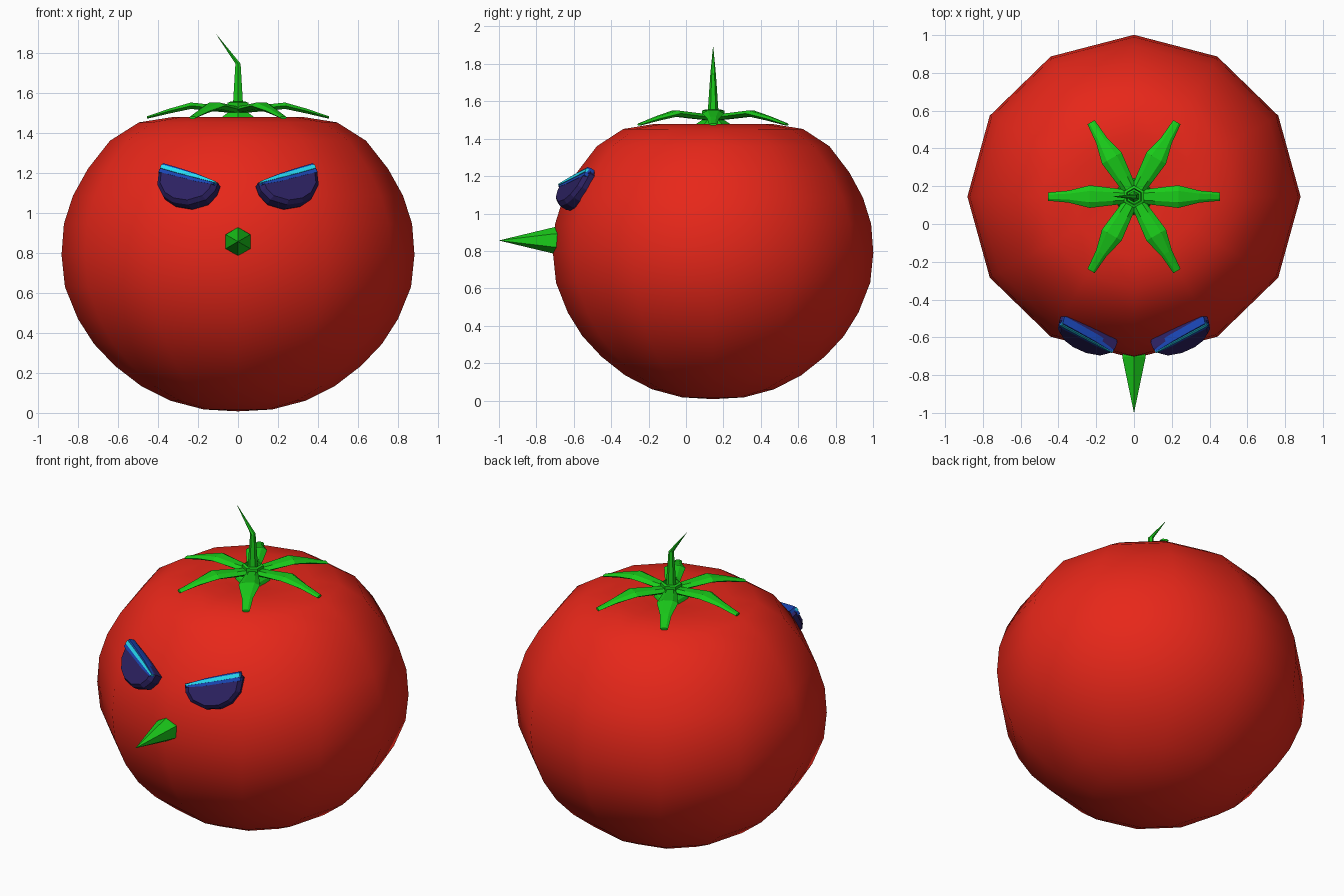
import bpy, bmesh
from math import cos, sin, pi, radians
from mathutils import Vector, Matrix

if "Cube" in bpy.data.objects:
    bpy.data.objects.remove(bpy.data.objects["Cube"])

CY = 0.145  # y of the fruit's axis


def material(name, rgb):
    m = bpy.data.materials.new(name)
    m.diffuse_color = (*rgb, 1)
    m.use_nodes = True
    m.node_tree.nodes["Principled BSDF"].inputs["Base Color"].default_value = m.diffuse_color
    return m


RED = material("red", (0.80, 0.02, 0.01))
GREEN = material("green", (0.01, 0.60, 0.01))
NAVY = material("navy", (0.025, 0.015, 0.12))
BLUE = material("blue", (0.01, 0.06, 0.45))
CYAN = material("cyan", (0.02, 0.70, 0.90))


def loft(name, rings, mat, smooth=False, mirror=False):
    """Skin a list of equal-sized rings and cap both ends."""
    bm = bmesh.new()
    rows = [[bm.verts.new(p) for p in r] for r in rings]
    n = len(rows[0])
    for a, b in zip(rows, rows[1:]):
        for i in range(n):
            j = (i + 1) % n
            bm.faces.new((a[i], a[j], b[j], b[i]))
    bm.faces.new(rows[0][::-1])
    bm.faces.new(rows[-1])
    bmesh.ops.remove_doubles(bm, verts=bm.verts, dist=0.0005)
    bmesh.ops.recalc_face_normals(bm, faces=bm.faces)
    me = bpy.data.meshes.new(name)
    bm.to_mesh(me)
    bm.free()
    me.materials.append(mat)
    for p in me.polygons:
        p.use_smooth = smooth
    ob = bpy.data.objects.new(name, me)
    bpy.context.collection.objects.link(ob)
    if mirror:
        ob.modifiers.new("Mirror", 'MIRROR')
    return ob


def ring(n, rx, ry, z, x=0.0):
    return [Vector((x + rx * sin(2 * pi * i / n), CY + ry * cos(2 * pi * i / n), z))
            for i in range(n)]


# Tomato body: twelve-sided lathe with a shallow dent on top
profile = [(0.005, 0.008), (0.17, 0.017), (0.335, 0.06), (0.485, 0.135), (0.615, 0.235),
           (0.72, 0.345), (0.80, 0.47), (0.865, 0.63), (0.882, 0.79), (0.87, 0.945),
           (0.825, 1.085), (0.75, 1.22), (0.64, 1.36), (0.495, 1.452), (0.33, 1.478),
           (0.16, 1.468), (0.005, 1.45)]
loft("body", [ring(12, r, r * 0.971, z) for r, z in profile], RED, smooth=True)

# Hub of the leaves
loft("leaf_hub", [ring(6, r, r, z) for r, z in
                  [(0.10, 1.455), (0.09, 1.48), (0.06, 1.50), (0.06, 1.55), (0.045, 1.555),
                   (0.04, 1.535)]], GREEN)

# Stem, bent near the top
loft("stem", [ring(6, r, r, z, x) for r, z, x in
              [(0.032, 1.50, 0), (0.027, 1.57, 0), (0.015, 1.745, 0), (0.001, 1.89, -0.107)]],
     GREEN)

# Six arched leaves: distance, half width, half thickness, height
sections = [(0.03, 0.035, 0.016, 1.515), (0.11, 0.045, 0.016, 1.522),
            (0.235, 0.060, 0.016, 1.535), (0.345, 0.032, 0.012, 1.508),
            (0.455, 0.022, 0.006, 1.476)]
shape = [(-1, 0), (-0.5, 1), (0.5, 1), (1, 0), (0.5, -1), (-0.5, -1)]
for k in range(6):
    spin = Matrix.Translation((0, CY, 0)) @ Matrix.Rotation(k * pi / 3, 4, 'Z')
    loft(f"leaf_{k + 1}", [[spin @ Vector((d, u * w, z + v * t)) for u, v in shape]
                           for d, w, t, z in sections], GREEN)

# Pointed six-sided nose
loft("nose", [[Vector((r * sin(i * pi / 3), y, 0.856 + r * cos(i * pi / 3))) for i in range(6)]
              for r, y in [(0.072, -0.66), (0.071, -0.705), (0.0003, -1.0)]], GREEN)

# Eyes lie on a plane that leans with the fruit's skin
N = Vector((sin(radians(20)) * cos(radians(30)), -cos(radians(20)) * cos(radians(30)), 0.5))
C = Vector((0.26, -0.61, 1.135))


def eye_ring(outline, scale, depth):
    pts = []
    for x, z in outline:
        dx, dz = (x - C.x) * scale, (z - C.z) * scale
        pts.append(Vector((C.x + dx, C.y - (N.x * dx + N.z * dz) / N.y, C.z + dz)) + N * depth)
    return pts


def eye_part(name, outline, layers, mat):
    loft(name, [eye_ring(outline, s, d) for s, d in layers], mat, mirror=True)


lid = [(0.10, 1.15), (0.20, 1.185), (0.295, 1.215), (0.365, 1.235), (0.395, 1.215),
       (0.403, 1.14), (0.375, 1.085), (0.325, 1.052), (0.245, 1.04), (0.16, 1.065),
       (0.115, 1.11)]
eye_part("eyes", lid, [(0.9, -0.07), (1, -0.04), (1, 0.0), (0.86, 0.022)], NAVY)
# Bright strip and blue edges along the brow line
eye_part("eye_brow_edges", [(0.105, 1.148), (0.20, 1.187), (0.30, 1.219), (0.372, 1.24),
                            (0.396, 1.195), (0.30, 1.172), (0.20, 1.146), (0.112, 1.132)],
         [(1, -0.02), (1, 0.005), (0.97, 0.023)], BLUE)
eye_part("eye_glow_strips", [(0.105, 1.146), (0.20, 1.179), (0.30, 1.209), (0.376, 1.230),
                             (0.384, 1.212), (0.30, 1.188), (0.20, 1.162), (0.11, 1.139)],
         [(1, -0.01), (1, 0.012), (0.99, 0.027)], CYAN)
